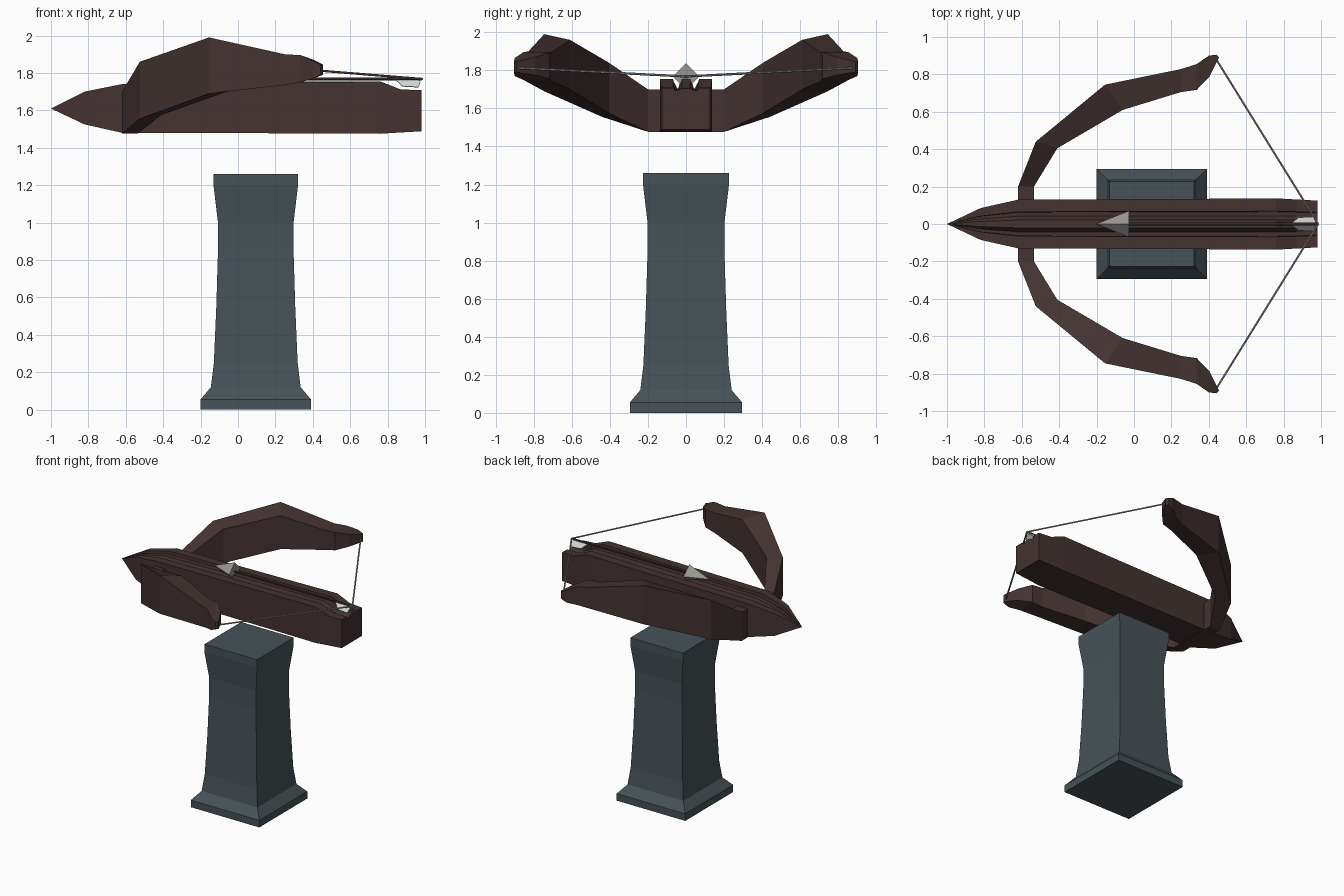
import bpy, bmesh, math
from mathutils import Vector, Matrix

if "Cube" in bpy.data.objects:
    bpy.data.objects.remove(bpy.data.objects["Cube"])


def material(name, rgb):
    m = bpy.data.materials.new(name)
    m.use_nodes = True
    m.diffuse_color = (*rgb, 1)
    m.node_tree.nodes["Principled BSDF"].inputs["Base Color"].default_value = (*rgb, 1)
    return m


WOOD = material("dark brown wood", (0.056, 0.033, 0.031))
STONE = material("slate stone", (0.063, 0.085, 0.097))
STEEL = material("grey steel", (0.32, 0.31, 0.29))
CORD = material("pale cord", (0.32, 0.31, 0.30))
FEATHER = material("white feather", (0.65, 0.65, 0.65))


def finish(name, bm, mat):
    bmesh.ops.remove_doubles(bm, verts=bm.verts, dist=0.0001)
    bmesh.ops.recalc_face_normals(bm, faces=bm.faces)
    me = bpy.data.meshes.new(name)
    bm.to_mesh(me)
    bm.free()
    me.materials.append(mat)
    ob = bpy.data.objects.new(name, me)
    bpy.context.collection.objects.link(ob)
    return ob


def loft(name, rings, mat, tip=None):
    """Skin a row of equal rings; cap both ends, or run the first to a tip."""
    bm = bmesh.new()
    rows = [[bm.verts.new(p) for p in ring] for ring in rings]
    n = len(rows[0])
    for a, b in zip(rows, rows[1:]):
        for i in range(n):
            j = (i + 1) % n
            bm.faces.new((a[i], a[j], b[j], b[i]))
    bm.faces.new(rows[-1])
    if tip:
        t = bm.verts.new(tip)
        for i in range(n):
            bm.faces.new((rows[0][i], rows[0][(i + 1) % n], t))
    else:
        bm.faces.new(rows[0][::-1])
    return finish(name, bm, mat)


def rod(name, a, b, radius, mat, sides=6):
    a, b = Vector(a), Vector(b)
    d = b - a
    bm = bmesh.new()
    bmesh.ops.create_cone(bm, cap_ends=True, segments=sides, radius1=radius,
                          radius2=radius, depth=d.length)
    turn = d.to_track_quat("Z", "Y").to_matrix().to_4x4()
    bm.transform(Matrix.Translation((a + b) / 2) @ turn)
    return finish(name, bm, mat)


# Pedestal: square rings of (height, half width)
PEDESTAL = [(0, .295), (.055, .295), (.12, .24), (.25, .224), (.55, .211),
            (.85, .202), (1.0, .202), (1.2, .226), (1.26, .226)]
loft("pedestal", [[(.095 + sx * r, sy * r, z) for sx, sy in
                   ((-1, -1), (1, -1), (1, 1), (-1, 1))] for z, r in PEDESTAL], STONE)


# Stock: two side rails and a raised centre rib, tapering to a pointed nose
def stock_ring(x, w, bottom, rail, floor, rib):
    half = [(w, bottom), (w, rail), (w * .5, rail), (w * .48, floor),
            (w * .32, floor), (w * .16, rib)]
    return ([(x, y, z) for y, z in half] +
            [(x, -y, z) for y, z in reversed(half)])


STOCK = [(-.82, .085, 1.525, 1.70, 1.675, 1.69),
         (-.62, .13, 1.48, 1.74, 1.70, 1.74),
         (.40, .135, 1.477, 1.75, 1.70, 1.755),
         (.76, .137, 1.475, 1.755, 1.70, 1.755),
         (.87, .131, 1.482, 1.712, 1.695, 1.71),
         (.98, .125, 1.488, 1.708, 1.695, 1.705)]
loft("stock", [stock_ring(*s) for s in STOCK], WOOD, tip=(-1, 0, 1.61))

# Bow: stations of outer (x, y, bottom, top) and inner (x, y, bottom, top)
BOW = [((-.62, .20, 1.477, 1.70), (-.535, .20, 1.477, 1.70)),
       ((-.525, .44, 1.555, 1.86), (-.41, .405, 1.575, 1.84)),
       ((-.155, .745, 1.69, 1.99), (-.06, .61, 1.70, 1.96)),
       ((.25, .828, 1.735, 1.90), (.25, .705, 1.74, 1.895)),
       ((.335, .855, 1.75, 1.895), (.335, .717, 1.755, 1.895)),
       ((.40, .90, 1.77, 1.865), (.405, .79, 1.775, 1.87)),
       ((.44, .905, 1.79, 1.845), (.455, .89, 1.79, 1.845))]


def bow_ring(outer, inner, side):
    (ox, oy, ob, ot), (ix, iy, ib, it) = outer, inner
    return [(ox, side * oy, ob), (ox, side * oy, ot),
            (ix, side * iy, it), (ix, side * iy, ib)]


loft("bow", [bow_ring(o, i, -1) for o, i in reversed(BOW)] +
     [bow_ring(o, i, 1) for o, i in BOW], WOOD)

# String halves
for side, word in ((1, "left"), (-1, "right")):
    rod(word + "_string", (.44, side * .88, 1.812), (.985, 0, 1.768), .006, CORD)

# Bolt: shaft, pyramid head and feathers
BOLT_Z = 1.768
rod("bolt_shaft", (-.04, 0, BOLT_Z), (.98, 0, BOLT_Z), .008, WOOD)

bm = bmesh.new()
bmesh.ops.create_cone(bm, cap_ends=True, segments=4, radius1=.07, radius2=0, depth=.175)
bm.transform(Matrix.Translation((-.115, 0, BOLT_Z)) @ Matrix.Rotation(-math.pi / 2, 4, "Y"))
finish("bolt_head", bm, STEEL)

VANE = [(.84, .004), (.88, .052), (.965, .058), (.975, .02), (.96, .004)]
for angle, word in ((-50, "left"), (-130, "right")):
    a = math.radians(angle)
    out = Vector((0, math.cos(a), math.sin(a)))
    thick = Vector((0, -out.z, out.y)) * .002
    loft(word + "_feather", [[Vector((x, 0, BOLT_Z)) + out * r + thick * k for x, r in VANE]
                             for k in (-1, 1)], FEATHER)
